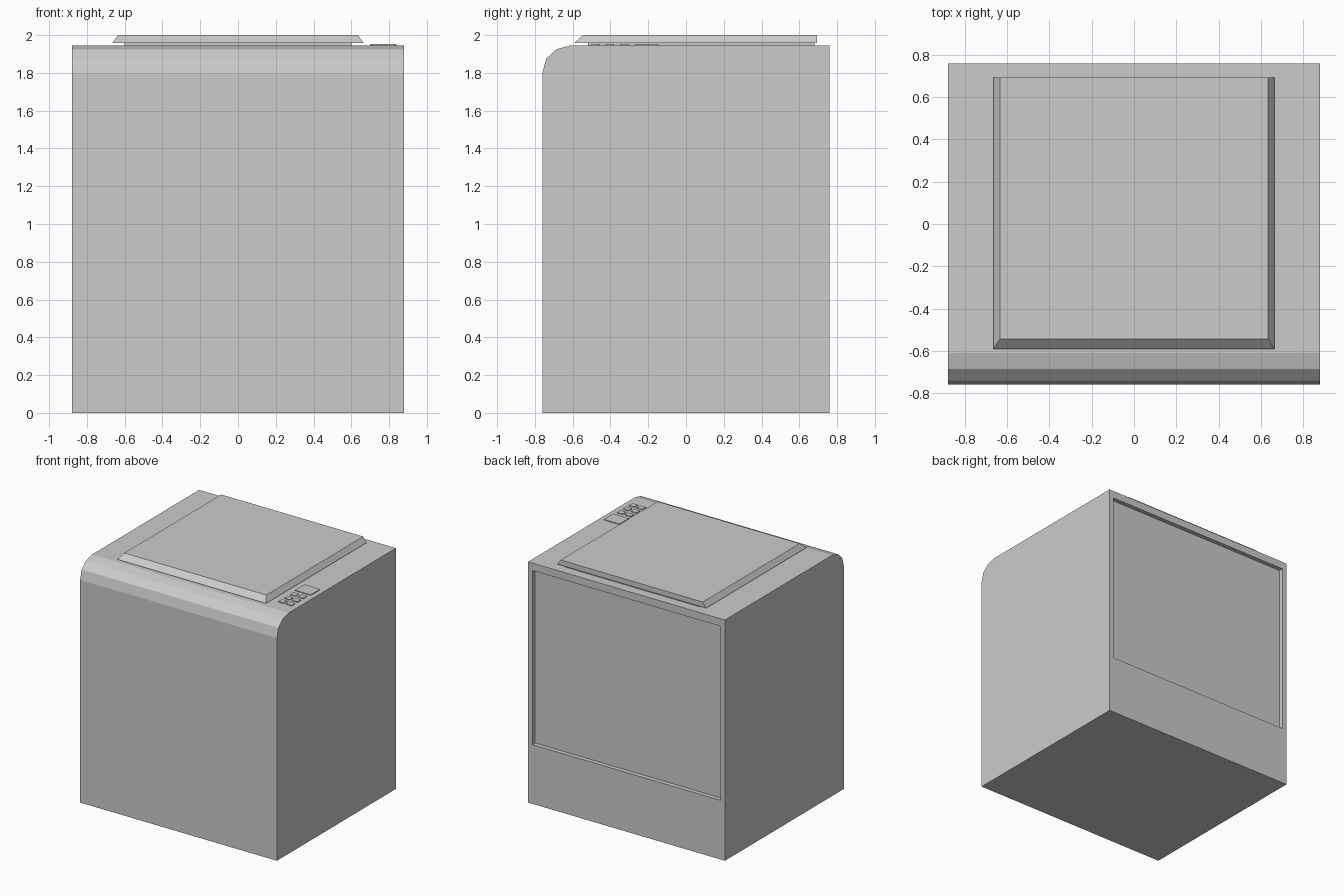
import bpy, bmesh

if "Cube" in bpy.data.objects:
    bpy.data.objects.remove(bpy.data.objects["Cube"])


def finish(bm, name):
    bmesh.ops.recalc_face_normals(bm, faces=bm.faces[:])
    mesh = bpy.data.meshes.new(name)
    bm.to_mesh(mesh)
    bm.free()
    obj = bpy.data.objects.new(name, mesh)
    bpy.context.collection.objects.link(obj)
    return obj


def tapered_box(name, lower, upper):
    """Box from two rectangles, each (x0, x1, y0, y1, z)."""
    bm = bmesh.new()
    rings = []
    for x0, x1, y0, y1, z in (lower, upper):
        rings.append([bm.verts.new(p) for p in
                      ((x0, y0, z), (x1, y0, z), (x1, y1, z), (x0, y1, z))])
    a, b = rings
    bm.faces.new(a)
    bm.faces.new(b)
    for i in range(4):
        j = (i + 1) % 4
        bm.faces.new((a[i], a[j], b[j], b[i]))
    return finish(bm, name)


def box(name, x0, x1, y0, y1, z0, z1):
    return tapered_box(name, (x0, x1, y0, y1, z0), (x0, x1, y0, y1, z1))


# Cabinet: side profile (y, z) with faceted front top edge, extruded along x
TOP = 1.946
profile = [(-0.76, 0), (0.76, 0), (0.76, TOP), (-0.61, TOP),
           (-0.685, 1.925), (-0.74, 1.875), (-0.76, 1.80)]
bm = bmesh.new()
side = bm.faces.new([bm.verts.new((-0.88, y, z)) for y, z in profile])
ext = bmesh.ops.extrude_face_region(bm, geom=[side])
bmesh.ops.translate(bm, vec=(1.76, 0, 0),
                    verts=[g for g in ext["geom"] if isinstance(g, bmesh.types.BMVert)])
bmesh.ops.recalc_face_normals(bm, faces=bm.faces[:])

# Recessed service panel on the back
back = next(f for f in bm.faces if f.normal.y > 0.9)
bmesh.ops.inset_individual(bm, faces=[back], thickness=0.054)
for v in back.verts:
    v.co.z = 1.885 if v.co.z > 1 else 0.478
walls = bmesh.ops.extrude_discrete_faces(bm, faces=[back])
bmesh.ops.translate(bm, vec=(0, -0.035, 0), verts=walls["faces"][0].verts[:])
finish(bm, "cabinet")

# Lid with sloped front and sides, on a thin seal
tapered_box("lid", (-0.665, 0.665, -0.592, 0.693, 1.958),
            (-0.635, 0.635, -0.545, 0.693, 2.0))
box("lid_seal", -0.60, 0.60, -0.52, 0.68, TOP - 0.004, 1.96)

# Controls on the right of the top: display and a small key pad
box("display", 0.70, 0.84, -0.27, -0.15, TOP - 0.004, 1.952)
for row in range(3):
    for col in range(2):
        x, y = 0.71 + col * 0.07, -0.50 + row * 0.075
        box(f"button_{row}_{col}", x, x + 0.05, y, y + 0.045, TOP - 0.004, 1.952)
